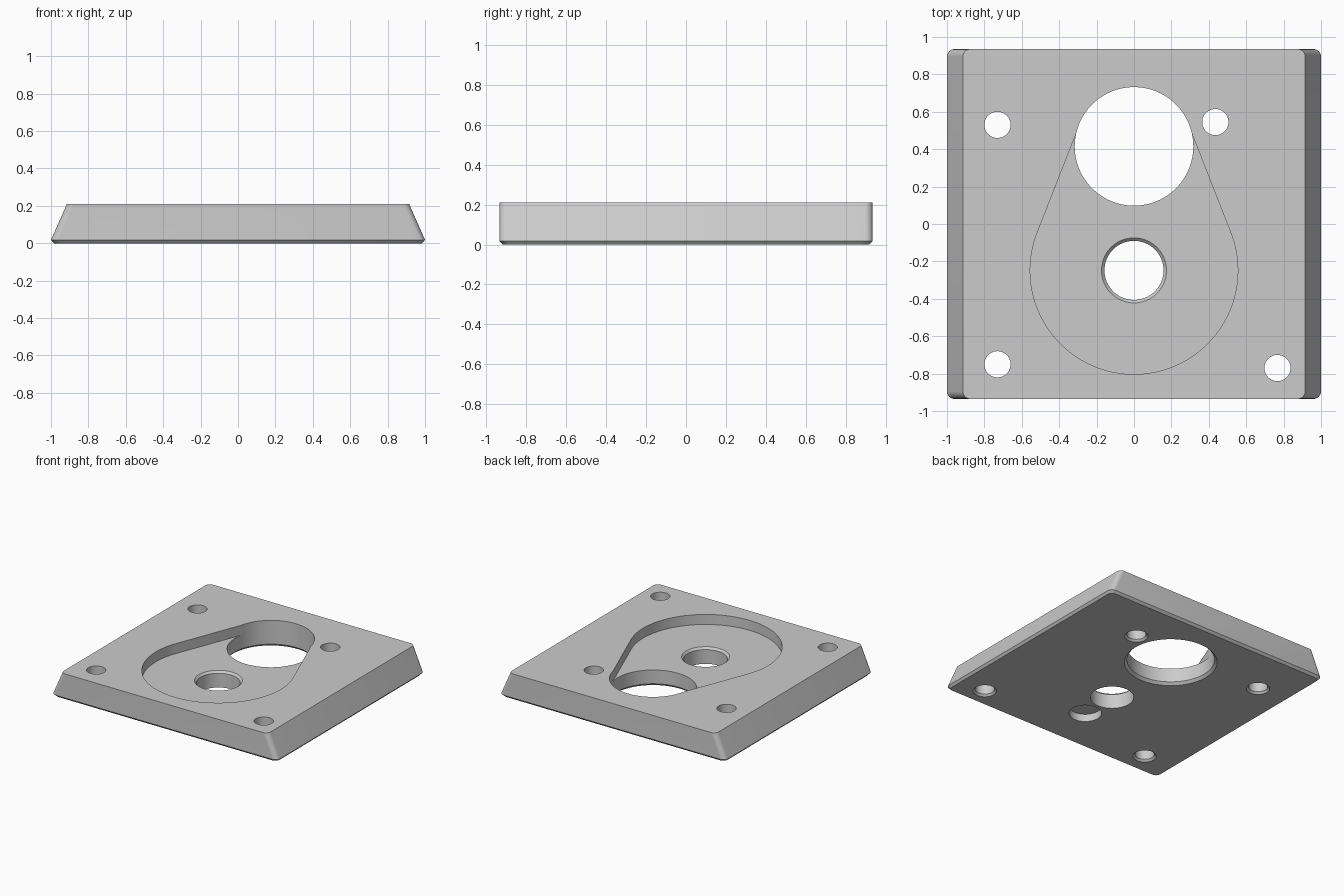
import bpy, bmesh
from math import pi, sin, cos, asin, radians

cube = bpy.data.objects.get("Cube")
if cube:
    bpy.data.objects.remove(cube, do_unlink=True)

grey = bpy.data.materials.new("light_grey")
grey.use_nodes = True
colour = (0.6, 0.6, 0.6, 1)
grey.diffuse_color = colour
grey.node_tree.nodes["Principled BSDF"].inputs["Base Color"].default_value = colour


def arc(cx, cy, r, start, end, steps):
    """Points along a circular arc, both ends included."""
    return [(cx + r * cos(start + (end - start) * i / steps),
             cy + r * sin(start + (end - start) * i / steps)) for i in range(steps + 1)]


def loft(name, rings):
    """Closed solid through (outline, z) rings that share a point count."""
    bm = bmesh.new()
    loops = [[bm.verts.new((x, y, z)) for x, y in outline] for outline, z in rings]
    count = len(loops[0])
    for low, high in zip(loops, loops[1:]):
        for i in range(count):
            j = (i + 1) % count
            bm.faces.new((low[i], low[j], high[j], high[i]))
    bm.faces.new(loops[0][::-1])
    bm.faces.new(loops[-1])
    bmesh.ops.recalc_face_normals(bm, faces=bm.faces)
    mesh = bpy.data.meshes.new(name)
    bm.to_mesh(mesh)
    bm.free()
    mesh.materials.append(grey)
    obj = bpy.data.objects.new(name, mesh)
    bpy.context.collection.objects.link(obj)
    return obj


def rounded_rectangle(hx, hy, r=0.04):
    corners = [(1, 1), (-1, 1), (-1, -1), (1, -1)]
    points = []
    for k, (sx, sy) in enumerate(corners):
        points += arc(sx * (hx - r), sy * (hy - r), r, k * pi / 2, (k + 1) * pi / 2, 8)
    return points


def round_cutter(name, x, y, profile, steps=64):
    """Turned cutter from (radius, z) pairs."""
    return loft(name, [(arc(x, y, r, 0, 2 * pi, steps)[:-1], z) for r, z in profile])


# Plate with sloping left and right sides and a chamfered bottom edge
HEIGHT = 0.21
plate = loft("plate", [
    (rounded_rectangle(0.985, 0.918), 0),
    (rounded_rectangle(1.0, 0.935), 0.018),
    (rounded_rectangle(0.915, 0.935), HEIGHT)])

cutters = []

# Teardrop pocket: large arc tapering along tangents to the round opening
FLOOR = 0.13
big_y, big_r = 0.415, 0.317
hub_y, hub_r = -0.248, 0.555
nose_r = big_r - 0.004
tilt = asin((hub_r - nose_r) / (big_y - hub_y))
teardrop = (arc(0, big_y, nose_r, tilt, pi - tilt, 32)
            + arc(0, hub_y, hub_r, pi - tilt, 2 * pi + tilt, 96))
cutters.append(loft("pocket_cutter", [(teardrop, FLOOR), (teardrop, 0.3)]))

# Large opening, chamfered underneath
cutters.append(round_cutter("opening_cutter", 0, big_y,
                            [(big_r + 0.07, -0.05), (big_r, 0.02), (big_r, 0.32)], 96))

# Centre bore, chamfered where it meets the pocket floor
bore_r = 0.158
cutters.append(round_cutter("bore_cutter", 0, hub_y,
                            [(bore_r, -0.05), (bore_r, FLOOR - 0.016), (bore_r + 0.1, FLOOR + 0.084)]))

# Blind hole in the underside
cutters.append(round_cutter("blind_cutter", 0, -0.55, [(0.118, -0.05), (0.118, 0.06)]))

# Four screw holes, chamfered underneath
for x, y in [(-0.73, 0.53), (0.435, 0.545), (-0.73, -0.75), (0.767, -0.77)]:
    cutters.append(round_cutter("screw_cutter", x, y,
                                [(0.135, -0.05), (0.07, 0.015), (0.07, 0.3)], 48))

# Cut everything out of the plate
bpy.ops.object.select_all(action='DESELECT')
bpy.context.view_layer.objects.active = plate
plate.select_set(True)
for cutter in cutters:
    cutter.hide_render = True
    mod = plate.modifiers.new("cut", 'BOOLEAN')
    mod.operation = 'DIFFERENCE'
    mod.solver = 'EXACT'
    mod.object = cutter
    bpy.ops.object.modifier_apply(modifier=mod.name)
    bpy.data.objects.remove(cutter, do_unlink=True)

bpy.ops.object.shade_smooth_by_angle(angle=radians(30))
